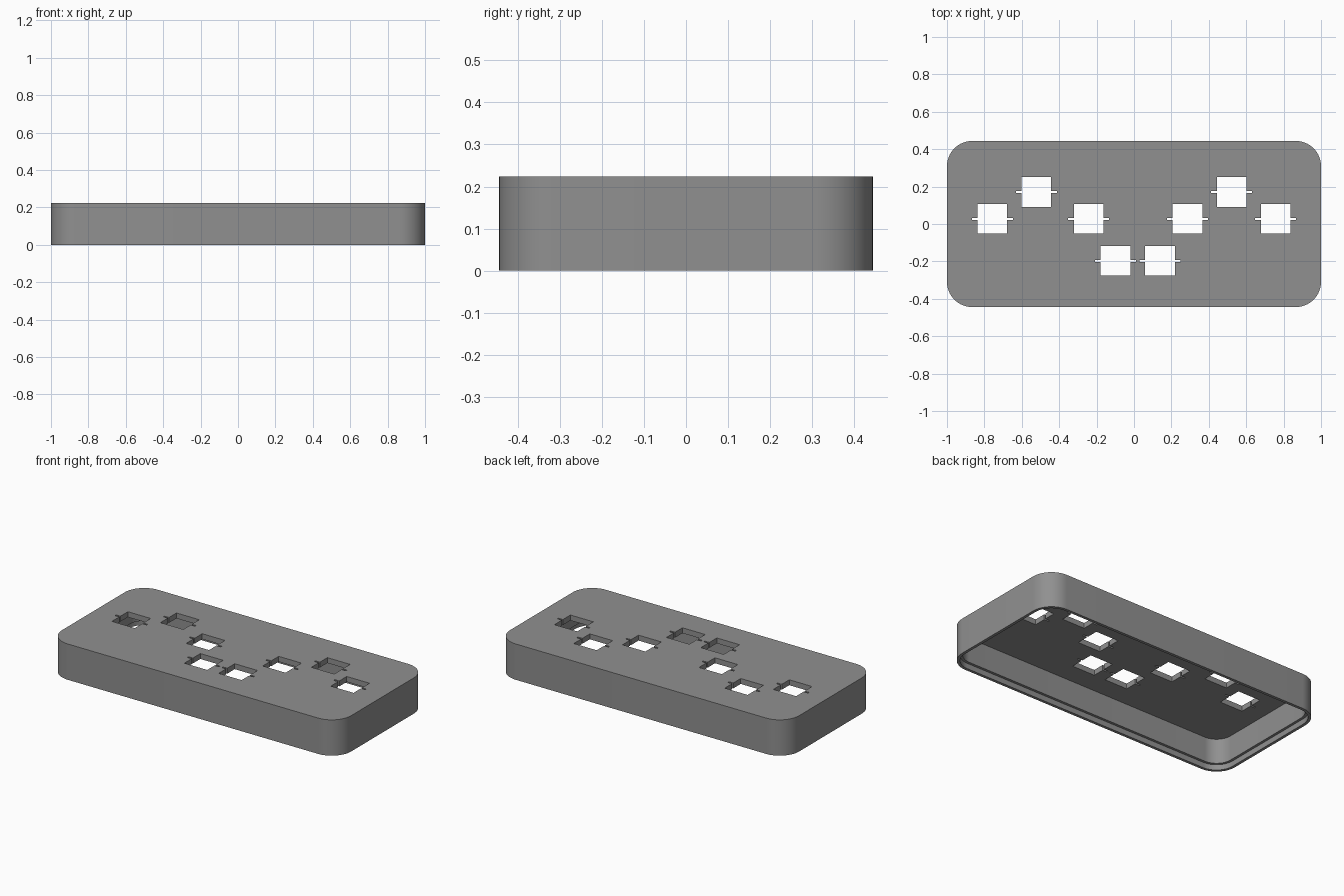
import bpy, bmesh, math

if "Cube" in bpy.data.objects:
    bpy.data.objects.remove(bpy.data.objects["Cube"])

W, D, H = 2.0, 0.888, 0.224      # outer size
R = 0.135                        # outer corner radius
WALL, RIM, PLATE, RECESS = 0.034, 0.018, 0.034, 0.034

grey = bpy.data.materials.new("mid grey")
grey.diffuse_color = (0.28, 0.28, 0.28, 1)
grey.use_nodes = True
grey.node_tree.nodes["Principled BSDF"].inputs["Base Color"].default_value = grey.diffuse_color


def rounded_outline(inset, steps=16):
    """Rounded rectangle, shrunk by inset."""
    r = R - inset
    pts = []
    for k, (sx, sy) in enumerate([(1, 1), (-1, 1), (-1, -1), (1, -1)]):
        for i in range(steps + 1):
            a = math.radians(90 * (k + i / steps))
            pts.append((sx * (W / 2 - R) + r * math.cos(a),
                        sy * (D / 2 - R) + r * math.sin(a)))
    return pts


def key_outline(cx, cy):
    """Square key hole with a thin slot on each side."""
    a, b, t = 0.079, 0.1095, 0.0055
    right = [(a, -a), (a, -t), (b, -t), (b, t), (a, t), (a, a)]
    return [(cx + s * x, cy + s * y) for s in (1, -1) for x, y in right]


def prism(name, outlines, z0, z1):
    bm = bmesh.new()
    for pts in outlines:
        face = bm.faces.new([bm.verts.new((x, y, z0)) for x, y in pts])
        ext = bmesh.ops.extrude_face_region(bm, geom=[face])
        for v in ext["geom"]:
            if isinstance(v, bmesh.types.BMVert):
                v.co.z = z1
    bmesh.ops.recalc_face_normals(bm, faces=bm.faces)
    me = bpy.data.meshes.new(name)
    bm.to_mesh(me)
    bm.free()
    me.materials.append(grey)
    ob = bpy.data.objects.new(name, me)
    bpy.context.collection.objects.link(ob)
    return ob


# Outer shell block
case = prism("keypad_case", [rounded_outline(0)], 0, H)

# Key positions: left half mirrored to the right, with a small offset inward pair
left = [(-0.757, 0.027), (-0.522, 0.171)]
keys = [(s * x, y) for x, y in left for s in (1, -1)]
keys += [(-0.243, 0.027), (0.286, 0.027), (-0.099, -0.197), (0.139, -0.197)]

# Cavity, lid recess around the bottom opening, and key holes
cutters = [
    prism("cavity_cutter", [rounded_outline(WALL)], -0.1, H - PLATE),
    prism("lid_recess_cutter", [rounded_outline(RIM)], -0.1, RECESS),
    prism("key_hole_cutter", [key_outline(x, y) for x, y in keys],
          H - PLATE - 0.05, H + 0.1),
]

bpy.context.view_layer.objects.active = case
case.select_set(True)
for c in cutters:
    m = case.modifiers.new(c.name, "BOOLEAN")
    m.operation, m.solver, m.object = "DIFFERENCE", "EXACT", c
    bpy.ops.object.modifier_apply(modifier=m.name)
for c in cutters:
    bpy.data.objects.remove(c)

bpy.ops.object.select_all(action="DESELECT")
case.select_set(True)
bpy.ops.object.shade_smooth_by_angle(angle=math.radians(30))
